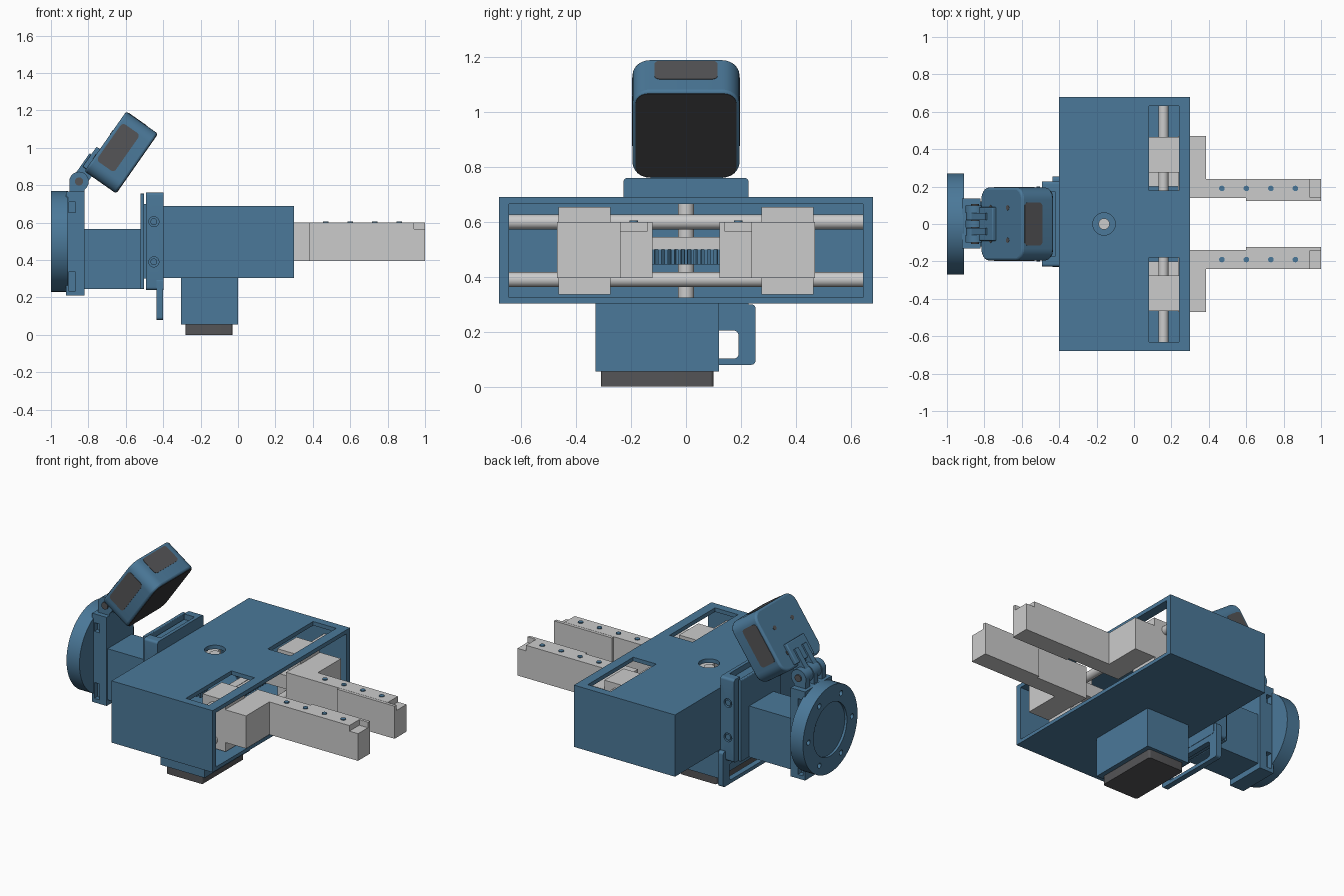
import bpy, bmesh, math
from mathutils import Matrix, Vector

if "Cube" in bpy.data.objects:
    bpy.data.objects.remove(bpy.data.objects["Cube"])


def material(name, rgb):
    m = bpy.data.materials.new(name)
    m.diffuse_color = (*rgb, 1)
    m.use_nodes = True
    m.node_tree.nodes["Principled BSDF"].inputs["Base Color"].default_value = m.diffuse_color
    return m


BLUE = material("blue", (0.07, 0.19, 0.32))
DARK = material("dark", (0.035, 0.035, 0.038))
CHARCOAL = material("charcoal", (0.09, 0.09, 0.095))


def finish(name, bm, mat, bevel=0, smooth=False):
    bmesh.ops.recalc_face_normals(bm, faces=bm.faces)
    me = bpy.data.meshes.new(name)
    bm.to_mesh(me)
    bm.free()
    ob = bpy.data.objects.new(name, me)
    bpy.context.collection.objects.link(ob)
    if mat:
        me.materials.append(mat)
    if bevel:
        b = ob.modifiers.new("bevel", 'BEVEL')
        b.width, b.segments = bevel, 3
        b.limit_method, b.angle_limit = 'ANGLE', math.radians(40)
    if smooth or bevel:
        shade(ob)
    return ob


def shade(ob):
    bpy.ops.object.select_all(action='DESELECT')
    ob.select_set(True)
    bpy.context.view_layer.objects.active = ob
    bpy.ops.object.shade_smooth_by_angle(angle=math.radians(35))


def box(name, xs, ys, zs, mat=None, bevel=0, round_axis=None, radius=0):
    """Box from min/max ranges; edges along round_axis may be rounded."""
    bm = bmesh.new()
    bmesh.ops.create_cube(bm, size=1)
    for v in bm.verts:
        v.co = Vector([(r[0] + r[1]) / 2 + c * abs(r[1] - r[0]) for r, c in zip((xs, ys, zs), v.co)])
    if round_axis is not None:
        es = [e for e in bm.edges if abs(e.verts[0].co[round_axis] - e.verts[1].co[round_axis]) > 1e-5]
        bmesh.ops.bevel(bm, geom=es, offset=radius, segments=6, profile=0.5, affect='EDGES')
    return finish(name, bm, mat, bevel, round_axis is not None)


def cyl(name, center, r, depth, axis, mat=None, bevel=0, seg=32):
    bm = bmesh.new()
    bmesh.ops.create_cone(bm, cap_ends=True, segments=seg, radius1=r, radius2=r, depth=depth)
    rot = {'X': Matrix.Rotation(math.pi / 2, 4, 'Y'), 'Y': Matrix.Rotation(math.pi / 2, 4, 'X'),
           'Z': Matrix.Identity(4)}[axis]
    bm.transform(Matrix.Translation(center) @ rot)
    return finish(name, bm, mat, bevel, True)


def prism(name, pts, z0, z1, mat=None):
    bm = bmesh.new()
    f = bm.faces.new([bm.verts.new((x, y, z0)) for x, y in pts])
    r = bmesh.ops.extrude_face_region(bm, geom=[f])
    bmesh.ops.translate(bm, vec=(0, 0, z1 - z0), verts=[v for v in r["geom"] if isinstance(v, bmesh.types.BMVert)])
    return finish(name, bm, mat)


def cut(ob, *cutters):
    bpy.context.view_layer.objects.active = ob
    for c in cutters:
        m = ob.modifiers.new("cut", 'BOOLEAN')
        m.operation, m.solver, m.object = 'DIFFERENCE', 'EXACT', c
        bpy.ops.object.modifier_apply(modifier=m.name)
        bpy.data.objects.remove(c)
    shade(ob)


def side(s, a, b):
    return tuple(sorted((s * a, s * b)))


# Housing: open-fronted shell with two top slots and a shaft hole
housing = box("housing", (-0.4, 0.3), (-0.68, 0.68), (0.303, 0.69), BLUE)
cut(housing, box("c", (-0.37, 0.4), (-0.645, 0.645), (0.325, 0.665)),
    box("c", (0.08, 0.24), (0.18, 0.63), (0.6, 0.8)),
    box("c", (0.08, 0.24), (-0.63, -0.18), (0.6, 0.8)),
    cyl("c", (-0.16, 0, 0.7), 0.06, 0.2, 'Z'))

# Drive: motor, shaft, pinion and racks
box("motor_body", (-0.305, 0), (-0.33, 0.12), (0.055, 0.305), BLUE)
box("motor_cap", (-0.28, -0.03), (-0.31, 0.1), (0, 0.056), CHARCOAL, 0, 2, 0.012)
cyl("motor_shaft", (-0.16, 0, 0.49), 0.03, 0.36, 'Z')
gear = []
for i in range(36):
    for da, r in ((-0.3, 0.125), (-0.15, 0.15), (0.15, 0.15), (0.3, 0.125)):
        a = (i + da) * math.tau / 36
        gear.append((-0.16 + r * math.cos(a), r * math.sin(a)))
prism("pinion", gear, 0.445, 0.5, BLUE)
for s in (-1, 1):
    x = -0.16 + s * 0.18
    box("rack", (x - 0.025, x + 0.025), (-0.28, 0.28), (0.5, 0.545))
    for i in range(23):
        y = (i - 11) * 0.024
        box("rack_tooth", (x - 0.02, x + 0.02), (y - 0.006, y + 0.006), (0.445, 0.501), BLUE)
for z in (0.39, 0.6):
    cyl("guide_rod", (0.157, 0, z), 0.027, 1.3, 'Y')

# Sliders and L-shaped fingers, one per side
for s in (-1, 1):
    box("slider", (0.08, 0.24), side(s, 0.275, 0.465), (0.335, 0.655))
    box("rack_link", (0.0, 0.25), side(s, 0.2, 0.28), (0.46, 0.545))
    profile = [(0.235, 0.14), (1, 0.14), (1, 0.24), (0.385, 0.24), (0.385, 0.47), (0.235, 0.47)]
    finger = prism("finger", [(x, s * y) for x, y in profile], 0.395, 0.6)
    cut(finger, box("c", (0.94, 1.1), side(s, 0.1401, 0.3), (0.565, 0.7)))
    box("finger_pad", (0.6, 1), side(s, 0.122, 0.142), (0.395, 0.599))
    for i in range(4):
        cyl("finger_screw", (0.47 + i * 0.131, s * 0.19, 0.595), 0.015, 0.02, 'Z', BLUE, 0, 20)

# Mounting flange: round disc with recess and bolt holes
flange = cyl("flange_disc", (-0.955, 0, 0.5), 0.27, 0.09, 'X', BLUE, 0, 64)
holes = [cyl("c", (-1, 0.215 * math.cos(i * math.pi / 3), 0.5 + 0.215 * math.sin(i * math.pi / 3)),
             0.016, 0.06, 'X', seg=16) for i in range(6)]
cut(flange, cyl("c", (-1, 0, 0.5), 0.165, 0.03, 'X', seg=64), *holes)
bv = flange.modifiers.new("bevel", 'BEVEL')
bv.width, bv.segments, bv.limit_method = 0.006, 2, 'ANGLE'

# Plate against the flange, with side slots, and the neck block
plate = box("flange_plate", (-0.92, -0.82), (-0.13, 0.135), (0.21, 0.765), BLUE)
cut(plate, *[box("c", (-0.905, -0.87), side(s, 0.1, 0.2), zs)
             for s in (-1, 1) for zs in ((0.235, 0.335), (0.655, 0.71))])
box("neck_block", (-0.83, -0.51), (-0.12, 0.12), (0.245, 0.565), BLUE)

# Quick-change bracket between neck and housing
box("coupling_plate", (-0.522, -0.502), (-0.2, 0.2), (0.245, 0.755), BLUE, 0.004)
box("coupling_core", (-0.51, -0.48), (-0.17, 0.17), (0.3, 0.7), BLUE)
bracket = box("bracket", (-0.493, -0.398), (-0.228, 0.228), (0.24, 0.76), BLUE, 0, 0, 0.015)
cut(bracket, box("c", (-0.6, -0.42), (-0.17, 0.17), (0.725, 0.8)),
    *[cyl("c", (-0.45, s * 0.228, z), 0.027, 0.03, 'Y') for s in (-1, 1) for z in (0.39, 0.605)])
for s in (-1, 1):
    for z in (0.39, 0.605):
        cyl("bracket_screw", (-0.45, s * 0.216, z), 0.018, 0.02, 'Y', BLUE)
frame = box("cable_frame", (-0.435, -0.4), (-0.23, 0.253), (0.08, 0.3), BLUE, 0, 0, 0.015)
cut(frame, box("c", (-0.5, -0.3), (-0.17, 0.192), (0.102, 0.205), None, 0, 0, 0.02))

# Camera hinge: interleaved lugs on a pin
cyl("hinge_pin", (-0.85, 0, 0.82), 0.022, 0.215, 'Y', CHARCOAL)
for y in (-0.08, 0, 0.08):
    cyl("plate_lug", (-0.85, y, 0.82), 0.052, 0.04, 'Y', BLUE)
    box("plate_lug_base", (-0.9, -0.82), (y - 0.02, y + 0.02), (0.755, 0.82), BLUE)

# Camera, built upright then tilted (local x = lens direction, z = long side)
tilt = Matrix.Translation((-0.625, 0, 0.975)) @ Matrix.Rotation(math.radians(35), 4, 'Y')
hinge = tilt.inverted() @ Vector((-0.85, 0, 0.82))
hx, hz = hinge.x, hinge.z
parts = [
    box("camera_body", (-0.103, 0.103), (-0.195, 0.195), (-0.195, 0.195), BLUE, 0.012, 0, 0.065),
    box("camera_face", (0.09, 0.105), (-0.184, 0.184), (-0.184, 0.184), DARK, 0, 0, 0.045),
    box("camera_top_window", (-0.088, 0.027), (-0.115, 0.115), (0.18, 0.197), CHARCOAL, 0, 2, 0.02),
]
for s in (-1, 1):
    parts.append(box("camera_side_window", (-0.085, 0.03), side(s, 0.18, 0.197), (-0.11, 0.135), CHARCOAL, 0, 1, 0.02))
    for z in (-0.1, 0.06):
        parts.append(cyl("camera_screw", (-0.1, s * 0.087, z), 0.014, 0.01, 'X', CHARCOAL, 0, 16))
    y = s * 0.04
    parts.append(cyl("camera_lug", (hx, y, hz), 0.048, 0.036, 'Y', BLUE))
    parts.append(box("camera_lug_arm", (hx - 0.04, hx + 0.04), (y - 0.018, y + 0.018), (hz, -0.1), BLUE))
parts.append(box("camera_hinge_base", (-0.125, -0.09), (-0.09, 0.09), (-0.18, -0.05), BLUE, 0.006))
for p in parts:
    p.matrix_world = tilt
